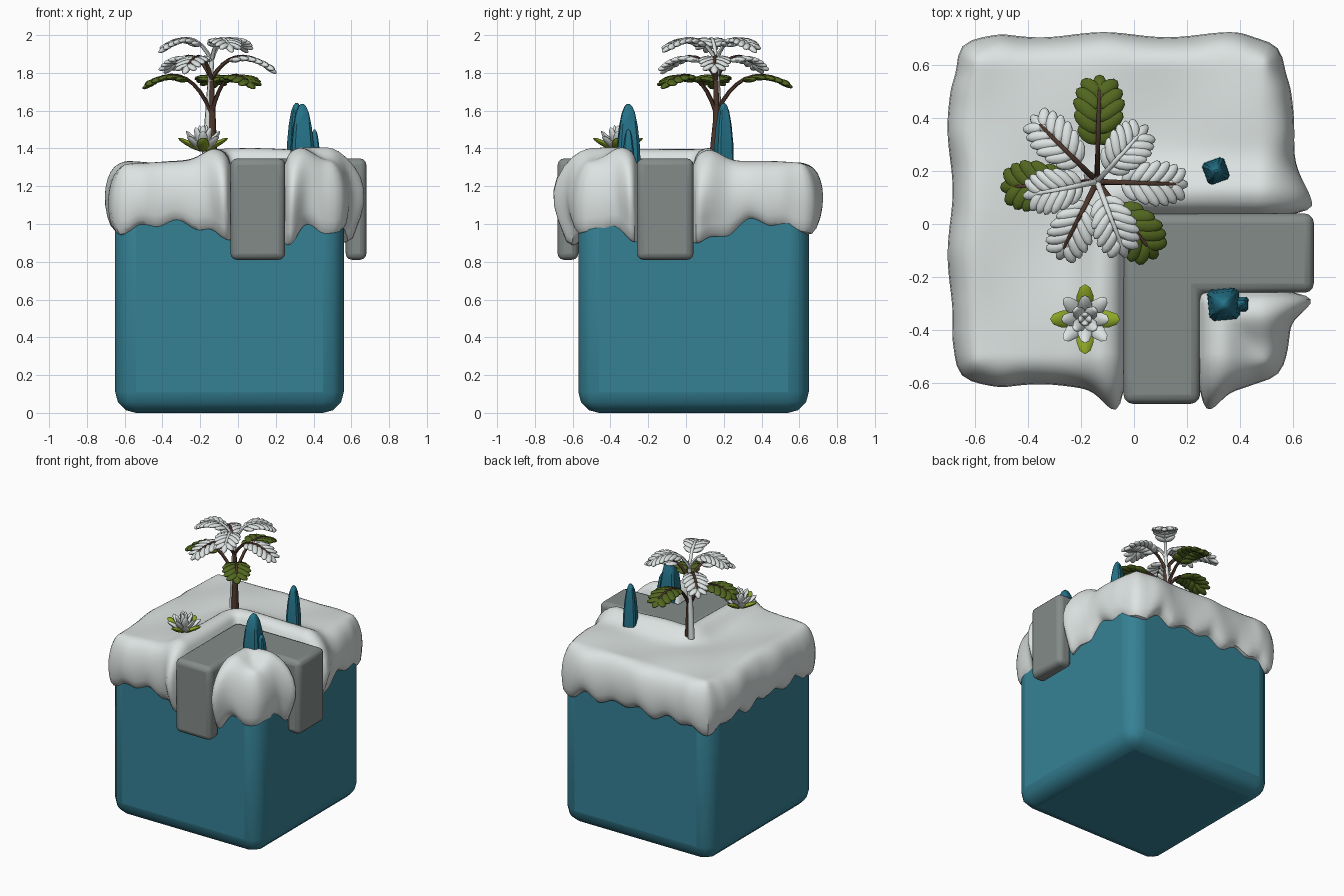
import bpy, bmesh, math
from mathutils import Vector, Matrix

if "Cube" in bpy.data.objects:
    bpy.data.objects.remove(bpy.data.objects["Cube"])

def mat(name, c):
    m = bpy.data.materials.new(name)
    m.diffuse_color = (*c, 1)
    m.use_nodes = True
    m.node_tree.nodes["Principled BSDF"].inputs["Base Color"].default_value = m.diffuse_color
    return m

ICE = mat("ice_blue", (0.036, 0.22, 0.30))
SNOW = mat("snow_white", (0.72, 0.77, 0.76))
STONE = mat("path_grey", (0.23, 0.26, 0.25))
BARK = mat("bark_brown", (0.075, 0.038, 0.026))
LEAF = mat("dark_leaf_green", (0.085, 0.135, 0.014))
LIME = mat("light_leaf_green", (0.27, 0.38, 0.02))
CRYSTAL = mat("crystal_blue", (0.018, 0.17, 0.25))

def finish(name, bm, mats, angle=40):
    bmesh.ops.recalc_face_normals(bm, faces=bm.faces)
    me = bpy.data.meshes.new(name)
    bm.to_mesh(me)
    bm.free()
    ob = bpy.data.objects.new(name, me)
    bpy.context.collection.objects.link(ob)
    for m in mats:
        me.materials.append(m)
    bpy.ops.object.select_all(action='DESELECT')
    ob.select_set(True)
    bpy.context.view_layer.objects.active = ob
    bpy.ops.object.shade_smooth_by_angle(angle=math.radians(angle))
    return ob

def bevel(ob, w, n):
    b = ob.modifiers.new("round", 'BEVEL')
    b.width, b.segments, b.limit_method = w, n, 'ANGLE'

# Ice block
bm = bmesh.new()
bmesh.ops.create_cube(bm, size=1, matrix=Matrix.Translation((-0.045, 0.04, 0.635)) @ Matrix.Diagonal((1.21, 1.22, 1.27, 1)))
bevel(finish("ice_block", bm, [ICE], 60), 0.11, 3)

# Stone path: L-shaped slab with two hanging ends, built from filled cells
xs, ys, zs = (-0.04, 0.25, 0.57, 0.68), (-0.68, -0.57, -0.26, 0.04), (0.81, 1.23, 1.347)
cells = {(0, j, 1) for j in range(3)} | {(i, 2, 1) for i in range(3)} | {(0, 0, 0), (2, 2, 0)}
bm = bmesh.new()
for c in cells:
    for ax in range(3):
        for s in (0, 1):
            nb = list(c)
            nb[ax] += 2 * s - 1
            if tuple(nb) in cells:
                continue
            quad = []
            for a, b in ((0, 0), (1, 0), (1, 1), (0, 1)):
                k = list(c)
                k[ax] += s
                k[(ax + 1) % 3] += a
                k[(ax + 2) % 3] += b
                quad.append(bm.verts.new((xs[k[0]], ys[k[1]], zs[k[2]])))
            bm.faces.new(quad)
bmesh.ops.remove_doubles(bm, verts=bm.verts, dist=0.001)
bevel(finish("stone_path", bm, [STONE]), 0.035, 3)

# Snow cap: grid top with a bulging, jagged skirt and a sunken path channel
def seg(a, b, n):
    return [a + (b - a) * i / n for i in range(n + 1)]

def rect_dist(x, y, x0, x1, y0, y1):
    return math.hypot(max(x0 - x, 0, x - x1), max(y0 - y, 0, y - y1))

def path_dist(x, y):
    return min(rect_dist(x, y, -0.04, 0.25, -2, 0.04), rect_dist(x, y, -0.04, 2, -0.26, 0.04))

def top_z(x, y):
    d = path_dist(x, y)
    if d <= 0:
        return 1.27
    return 1.325 + 0.075 * math.exp(-((d - 0.08) / 0.09) ** 2) + 0.01 * math.sin(9 * x + 1) * math.cos(8 * y)

gx = seg(-0.60, -0.05, 16) + seg(-0.03, 0.24, 5) + seg(0.26, 0.50, 8)
gy = seg(-0.52, -0.27, 8) + seg(-0.25, 0.03, 5) + seg(0.05, 0.62, 16)
nx, ny = len(gx), len(gy)
bm = bmesh.new()
grid = [[bm.verts.new((x, y, top_z(x, y))) for y in gy] for x in gx]
for i in range(nx - 1):
    for j in range(ny - 1):
        bm.faces.new((grid[i][j], grid[i + 1][j], grid[i + 1][j + 1], grid[i][j + 1]))
loop = ([(i, 0) for i in range(nx - 1)] + [(nx - 1, j) for j in range(ny - 1)]
        + [(i, ny - 1) for i in range(nx - 1, 0, -1)] + [(0, j) for j in range(ny - 1, 0, -1)])
prev = [grid[i][j] for i, j in loop]
for o, f in ((0.05, 0.07), (0.085, 0.27), (0.1, 0.55), (0.09, 0.8), (0.064, 1.0), (-0.03, 0.97)):
    ring = []
    for i, j in loop:
        x, y = gx[i], gy[j]
        d, z = path_dist(x, y), top_z(x, y)
        n = Vector(((i == nx - 1) - (i == 0), (j == ny - 1) - (j == 0), 0))
        ex, ey = min(x - gx[0], gx[-1] - x), min(y - gy[0], gy[-1] - y)
        e = max(ex, ey)                       # distance to the nearest corner
        s = x if n.y else y
        off = o + 0.01 * math.cos(s * 13 + 1.5) * (0 < f < 0.97)
        wave = abs((s * 4.6 + 0.95) % 1 - 0.5) * 2     # jagged zigzag rim
        bot = 0.955 + 0.065 * (1 - wave) + 0.012 * math.cos(s * 15) - 0.05 * math.exp(-(e / 0.1) ** 2)
        if d <= 0:
            off, bot = min(o, 0.045), 0.9
        elif o > 0:
            wide = 0.13 if (n.x > 0 and y > 0) else 0.06
            lip = math.exp(-((d - 0.03) / wide) ** 2)
            off += 0.11 * lip * max(math.sin(math.pi * min(f * 1.2, 1)), 0.35)
            bot -= 0.14 * lip
            off -= 0.025 * max(0, 1 - e / 0.1) * (0.3 if f > 0.9 else 1)
        if n.x and n.y:
            n *= 0.8
        ring.append(bm.verts.new((x + n.x * off, y + n.y * off, z - f * (z - bot))))
    for k in range(len(loop)):
        m = (k + 1) % len(loop)
        bm.faces.new((prev[k], prev[m], ring[m], ring[k]))
    prev = ring
snow = finish("snow_cap", bm, [SNOW], 75)
snow.modifiers.new("smooth", 'SUBSURF').levels = 1
snow.modifiers["smooth"].render_levels = 1

# Helpers for plants
def tube(bm, pts, r0, r1, mi, n=6):
    prev = None
    for k, p in enumerate(pts):
        t = (pts[min(k + 1, len(pts) - 1)] - pts[max(k - 1, 0)]).normalized()
        u = t.cross(Vector((0.31, 0.95, 0.02))).normalized()
        v = t.cross(u)
        r = r0 + (r1 - r0) * k / (len(pts) - 1)
        ring = [bm.verts.new(p + r * (u * math.cos(a) + v * math.sin(a))) for a in (2 * math.pi * q / n for q in range(n))]
        if prev:
            for q in range(n):
                bm.faces.new((prev[q], prev[(q + 1) % n], ring[(q + 1) % n], ring[q])).material_index = mi
        else:
            bm.faces.new(ring).material_index = mi
        prev = ring
    bm.faces.new(prev).material_index = mi

def leaf(bm, base, d, up, length, width, thick, mi, rows=6):
    d = d.normalized()
    w = up.cross(d).normalized()
    n = d.cross(w)
    m = Matrix((w * width / 2, n * thick / 2, d * length / 2)).transposed().to_4x4()
    m.translation = base + d * length / 2
    res = bmesh.ops.create_uvsphere(bm, u_segments=8, v_segments=rows, radius=1, matrix=m)
    for f in {f for v in res['verts'] for f in v.link_faces}:
        f.material_index = mi

UP = Vector((0, 0, 1))

# Palm: three tiers of fronds; (tip offset x, y) lists per tier
def tier(name, foot, z0, zc, zt, tips, stem, green, pairs, start, ll, lw):
    bm = bmesh.new()
    crown = Vector((-0.14, 0.16, z0))
    tube(bm, [foot.lerp(crown, k / 4) for k in range(5)], 0.022, 0.014, 0)
    for tx, ty in tips:
        r = math.hypot(tx, ty)
        h = Vector((tx / r, ty / r, 0))
        side = UP.cross(h)
        def arc(t):
            return crown + h * (2 * t * (1 - t) * 0.36 * r + t * t * r) + UP * ((1 - t) ** 2 * z0 + 2 * t * (1 - t) * zc + t * t * zt - z0)
        tube(bm, [arc(0.92 * k / 8) + UP * 0.006 for k in range(9)], 0.012, 0.007, 0)
        for k in range(pairs):
            t = start + (0.88 - start) * k / (pairs - 1)
            tan = (arc(t + 0.02) - arc(t - 0.02)).normalized()
            size = ll * (0.75 + 0.4 * math.sin(math.pi * (k + 0.6) / pairs))
            for s in (-1, 1):
                d = h * 0.7 + UP * tan.z * 0.5 + side * s * 0.85 - UP * 0.15
                leaf(bm, arc(t), d, UP, size, lw, 0.03, 1)
        leaf(bm, arc(0.84), arc(1) - arc(0.9), UP, ll, lw, 0.03, 1)
    finish(name, bm, [stem, green], 60)

tier("palm_top_fronds", Vector((-0.17, 0.18, 1.36)), 1.86, 2.05, 1.93,
     [(0.17, 0.19), (-0.25, -0.05), (0.10, -0.26)], SNOW, SNOW, 6, 0.3, 0.098, 0.043)
tier("palm_middle_fronds", Vector((-0.13, 0.16, 1.36)), 1.76, 1.975, 1.81,
     [(0.33, -0.01), (-0.24, 0.24), (-0.14, -0.28)], BARK, SNOW, 6, 0.36, 0.098, 0.045)
tier("palm_lower_fronds", Vector((-0.13, 0.145, 1.36)), 1.58, 1.88, 1.735,
     [(0.01, 0.385), (-0.34, -0.02), (0.21, -0.27)], BARK, LEAF, 5, 0.45, 0.108, 0.06)

# Rosette plant: lime outer leaves, snowy inner leaves
bm = bmesh.new()
c = Vector((-0.185, -0.36, 1.385))
for elev, turn, ln, w, mi in ((28, 0, 0.15, 0.068, 0), (36, 45, 0.14, 0.058, 1), (50, 0, 0.14, 0.055, 1),
                              (66, 45, 0.14, 0.05, 1), (82, 0, 0.14, 0.04, 1)):
    for q in range(4):
        a, e = math.radians(turn + 90 * q), math.radians(elev)
        d = Vector((math.cos(a) * math.cos(e), math.sin(a) * math.cos(e), math.sin(e)))
        leaf(bm, c, d, UP, ln, w, 0.03, mi, 5)
finish("rosette_plant", bm, [LIME, SNOW], 50)

# Ice crystals: tapered rounded-square spikes
def crystal(name, x, y, z, w, h, turn):
    bm = bmesh.new()
    prev = None
    for s, t in ((1, 0), (0.95, 0.3), (0.78, 0.62), (0.55, 0.85), (0.32, 0.96), (0.12, 1)):
        ring = []
        for q in range(4):
            for dlt in (-36, 36):
                a = math.radians(turn + 90 * q + dlt)
                ring.append(bm.verts.new((x + w / 2 * s * math.cos(a), y + w / 2 * s * math.sin(a), z + h * t)))
        if prev:
            for q in range(8):
                bm.faces.new((prev[q], prev[(q + 1) % 8], ring[(q + 1) % 8], ring[q]))
        else:
            bm.faces.new(ring)
        prev = ring
    bm.faces.new(prev)
    finish(name, bm, [CRYSTAL], 42)

crystal("back_crystal", 0.31, 0.20, 1.34, 0.11, 0.30, 20)
crystal("front_crystal", 0.34, -0.305, 1.32, 0.15, 0.315, 5)
crystal("small_crystal", 0.405, -0.305, 1.31, 0.075, 0.19, 0)
